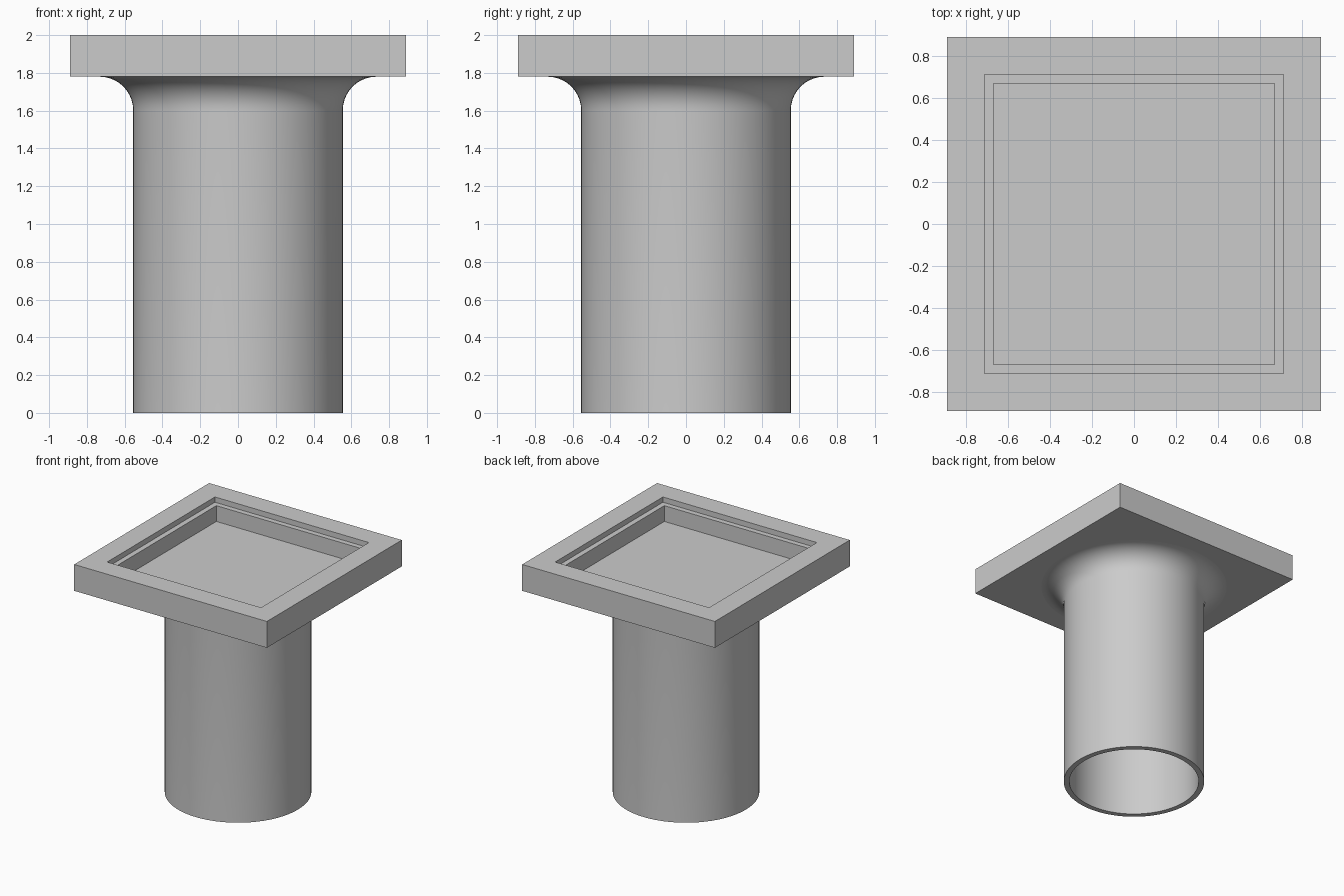
import bpy
import bmesh
from math import sin, cos, pi, sqrt, radians

cube = bpy.data.objects.get("Cube")
if cube:
    bpy.data.objects.remove(cube, do_unlink=True)

GREY = (0.6, 0.6, 0.6, 1.0)
grey = bpy.data.materials.new("light grey plastic")
grey.use_nodes = True
grey.diffuse_color = GREY
grey.node_tree.nodes["Principled BSDF"].inputs["Base Color"].default_value = GREY


def sweep(name, profile, sides, turn=0.0, capped=False):
    """Turn a (radius, height) profile around the z axis."""
    bm = bmesh.new()
    angles = [turn + 2 * pi * i / sides for i in range(sides)]
    rings = [[bm.verts.new((r * cos(a), r * sin(a), z)) for a in angles]
             for r, z in profile]
    for low, high in zip(rings, rings[1:]):
        for i in range(sides):
            j = (i + 1) % sides
            bm.faces.new((low[i], low[j], high[j], high[i]))
    if capped:
        bm.faces.new(rings[0][::-1])
        bm.faces.new(rings[-1])
    mesh = bpy.data.meshes.new(name)
    bm.to_mesh(mesh)
    bm.free()
    mesh.materials.append(grey)
    obj = bpy.data.objects.new(name, mesh)
    bpy.context.collection.objects.link(obj)
    return obj


TOP, UNDERSIDE, WALL = 2.0, 1.78, 0.044
HALF, REBATE, TRAY = 0.89, 0.711, 0.667
PIPE, FILLET = 0.555, 0.178

# Square flange with a stepped rebate and a closed tray floor
steps = [(HALF, UNDERSIDE), (HALF, TOP), (REBATE, TOP), (REBATE, TOP - WALL),
         (TRAY, TOP - WALL), (TRAY, UNDERSIDE + WALL)]
sweep("square_flange", [(r * sqrt(2), z) for r, z in steps], 4,
      turn=pi / 4, capped=True)

# Hollow pipe that flares into the flange underside
flare = [(PIPE + FILLET * (1 - cos(a)), UNDERSIDE - FILLET * (1 - sin(a)))
         for a in (pi / 2 * i / 10 for i in range(11))]
bore = PIPE - WALL
pipe = sweep("outlet_pipe", [(bore, UNDERSIDE), (bore, 0), (PIPE, 0)] + flare, 64)

bpy.ops.object.select_all(action="DESELECT")
pipe.select_set(True)
bpy.context.view_layer.objects.active = pipe
bpy.ops.object.shade_smooth_by_angle(angle=radians(30))
